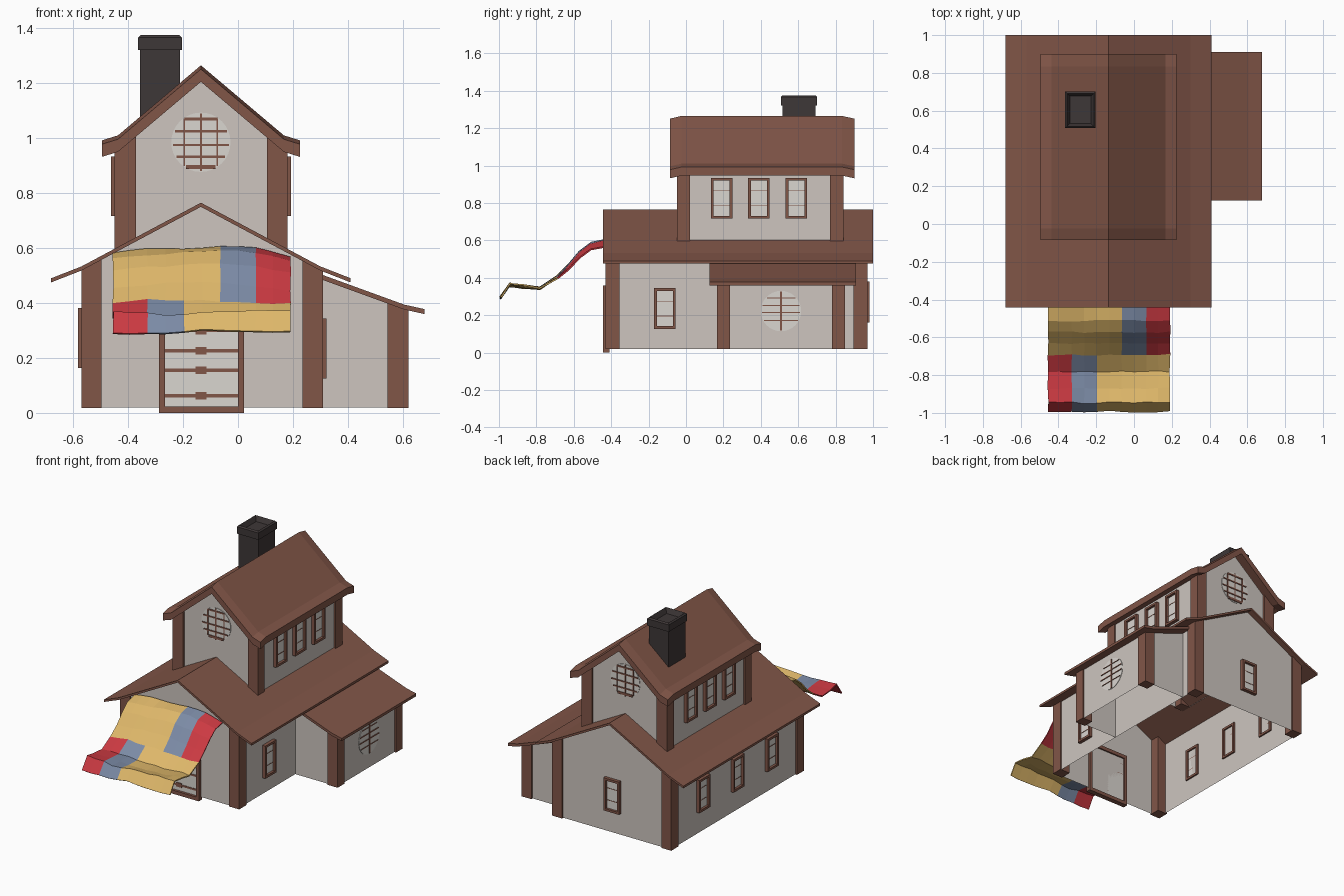
import bpy, bmesh, math, random
from mathutils import Matrix, Vector

if "Cube" in bpy.data.objects:
    bpy.data.objects.remove(bpy.data.objects["Cube"])

random.seed(4)

def material(name, rgb):
    m = bpy.data.materials.new(name)
    m.diffuse_color = (*rgb, 1)
    m.use_nodes = True
    m.node_tree.nodes["Principled BSDF"].inputs["Base Color"].default_value = m.diffuse_color
    return m

BROWN = material("brown_wood", (0.22, 0.092, 0.064))
WALL = material("pale_plaster", (0.61, 0.56, 0.52))
PANE = material("light_pane", (0.70, 0.67, 0.63))
DARK = material("charcoal", (0.048, 0.038, 0.038))
YELLOW = material("yellow_cloth", (0.74, 0.48, 0.145))
BLUE = material("blue_cloth", (0.20, 0.258, 0.38))
RED = material("red_cloth", (0.60, 0.042, 0.054))
CX = -0.135  # ridge line of the house

def finish(name, bm, *mats, matrix=None):
    bmesh.ops.recalc_face_normals(bm, faces=bm.faces)
    me = bpy.data.meshes.new(name)
    bm.to_mesh(me)
    bm.free()
    for m in mats:
        me.materials.append(m)
    ob = bpy.data.objects.new(name, me)
    if matrix:
        ob.matrix_world = matrix
    bpy.context.collection.objects.link(ob)
    return ob

def boxes(name, items, mat, matrix=None):
    """Boxes given as (x0, x1, y0, y1, z0, z1), joined in one object."""
    bm = bmesh.new()
    for x0, x1, y0, y1, z0, z1 in items:
        m = Matrix.Translation(((x0 + x1) / 2, (y0 + y1) / 2, (z0 + z1) / 2)) \
            @ Matrix.Diagonal((x1 - x0, y1 - y0, z1 - z0, 1))
        bmesh.ops.create_cube(bm, size=1, matrix=m)
    return finish(name, bm, mat, matrix=matrix)

def prism(name, profile, sections, mat, skip=()):
    """x-z profile run along y; sections are (y, z shift); skip leaves edges open."""
    bm = bmesh.new()
    rings = [[bm.verts.new((x, y, z + dz)) for x, z in profile] for y, dz in sections]
    n = len(profile)
    for a, b in zip(rings, rings[1:]):
        for i in range(n):
            if i not in skip:
                j = (i + 1) % n
                bm.faces.new((a[i], a[j], b[j], b[i]))
    bm.faces.new(rings[0])
    bm.faces.new(rings[-1])
    return finish(name, bm, mat)

def band(top, t):
    return top + [(x, z - t) for x, z in reversed(top)]

def mirror(half):
    """Half profile from left eave to ridge, mirrored over the ridge."""
    return half + [(2 * CX - x, z) for x, z in reversed(half[:-1])]

# walls: open below and above, so the roof undersides show
prism("main_walls", [(-0.56, 0.02), (0.30, 0.02), (0.30, 0.525), (CX, 0.755), (-0.56, 0.525)],
      [(-0.42, 0), (0.96, 0)], WALL, skip=(0, 2, 3))
prism("upper_walls", [(-0.44, 0.585), (0.17, 0.585), (0.17, 0.98), (CX, 1.235), (-0.44, 0.98)],
      [(-0.035, 0), (0.83, 0)], WALL, skip=(0, 2, 3))
prism("wing_walls", [(0.30, 0.02), (0.61, 0.02), (0.61, 0.382), (0.30, 0.49)],
      [(0.175, 0), (0.84, 0)], WALL, skip=(0, 2, 3))

# roofs
prism("main_roof", band(mirror([(-0.68, 0.49), (-0.57, 0.533), (CX, 0.765)]), 0.015),
      [(-0.443, 0), (1.0, 0)], BROWN)
prism("upper_roof", band(mirror([(-0.495, 0.992), (-0.437, 1.01), (CX, 1.265)]), 0.046),
      [(-0.085, -0.014), (-0.025, 0), (0.835, 0), (0.9, -0.014)], BROWN)
prism("wing_roof", band([(0.30, 0.505), (0.605, 0.394), (0.678, 0.378)], 0.018),
      [(0.125, 0), (0.91, 0)], BROWN)

# corner posts, with sloped tops that follow the roofs
def posts(name, x_out, x_in, z0, z_out, z_in, spans):
    for i, (y0, y1) in enumerate(spans):
        prism(f"{name}_{i + 1}", [(x_out, z0), (x_in, z0), (x_in, z_in), (x_out, z_out)],
              [(y0, 0), (y1, 0)], BROWN)

main_y = [(-0.43, -0.355), (0.895, 0.97)]
upper_y = [(-0.047, 0.022), (0.77, 0.842)]
posts("main_post_left", -0.57, -0.497, 0.018, 0.525, 0.562, main_y)
posts("main_post_right", 0.31, 0.235, 0.018, 0.52, 0.558, main_y)
posts("upper_post_left", -0.45, -0.372, 0.585, 0.96, 1.03, upper_y)
posts("upper_post_right", 0.18, 0.105, 0.585, 0.96, 1.03, upper_y)
posts("wing_post", 0.62, 0.545, 0.018, 0.38, 0.405, [(0.165, 0.235), (0.78, 0.85)])

# windows: built facing -y, turned to the wall they sit on
def place(x, y, z, deg):
    return Matrix.Translation((x, y, z)) @ Matrix.Rotation(math.radians(deg), 4, 'Z')

def window(name, x, y, z, deg, w=0.115, h=0.218, f=0.015):
    m = place(x, y, z, deg)
    a, b = w / 2, h / 2
    boxes(name + "_frame", [(-a, -a + f, -0.022, 0.01, -b, b), (a - f, a, -0.022, 0.01, -b, b),
                            (-a, a, -0.022, 0.01, b - f, b), (-a, a, -0.022, 0.01, -b, -b + f)], BROWN, m)
    boxes(name + "_pane", [(-a + f, a - f, -0.006, 0, -b + f, b - f)], PANE, m)
    boxes(name + "_bars", [(-a + f, a - f, -0.008, 0, s - 0.002, s + 0.002) for s in (-0.04, 0.04)],
          BROWN, m)

for i in range(3):
    y = 0.19 + 0.2 * i
    window(f"upper_right_window_{i + 1}", 0.17, y, 0.825, 90)
    window(f"upper_left_window_{i + 1}", -0.44, y, 0.825, -90)
    window(f"main_left_window_{i + 1}", -0.56, -0.09 + 0.36 * i, 0.272, -90)
window("main_right_window", 0.30, -0.113, 0.235, 90)
window("back_window", CX, 0.96, 0.27, 180)

def round_window(name, x, y, z, deg, cols, rows, r=0.108):
    m = place(x, y, z, deg)
    bm = bmesh.new()
    bmesh.ops.create_cone(bm, cap_ends=True, segments=32, radius1=r, radius2=r, depth=0.006,
                          matrix=Matrix.Rotation(math.pi / 2, 4, 'X'))
    finish(name + "_pane", bm, PANE, matrix=m)
    bars = []
    for d, t in cols:
        k = math.sqrt(r * r - d * d) - 0.004
        bars.append((d - t, d + t, -0.007, 0, -k, k))
    for d, t in rows:
        k = math.sqrt(r * r - d * d) - 0.006
        bars.append((-k, k, -0.0075, 0, d - t, d + t))
    boxes(name + "_bars", bars, BROWN, m)

cols = [(-0.06, 0.003), (0, 0.004), (0.06, 0.003)]
rows = [(-0.09, 0.008), (-0.053, 0.004), (-0.01, 0.004), (0.04, 0.004), (0.085, 0.005)]
round_window("front_round_window", CX, -0.035, 0.985, 0, cols, rows)
round_window("back_round_window", CX, 0.83, 0.985, 180, cols, rows)
round_window("wing_round_window", 0.61, 0.508, 0.222, 90, [(0, 0.005)],
             [(-0.05, 0.002), (-0.008, 0.003), (0.03, 0.003), (0.07, 0.002)])

# door
boxes("door_frame", [(-0.288, -0.265, -0.444, -0.41, 0, 0.36), (0, 0.022, -0.444, -0.41, 0, 0.36),
                     (-0.288, 0.022, -0.444, -0.41, 0, 0.024), (-0.288, 0.022, -0.444, -0.41, 0.336, 0.36)], BROWN)
boxes("door_panel", [(-0.266, 0.001, -0.427, -0.42, 0.02, 0.34)], PANE)
bars = []
for z in (0.062, 0.155, 0.226, 0.30):
    bars += [(-0.266, 0.001, -0.43, -0.42, z - 0.006, z + 0.006),
             (CX - 0.02, CX + 0.02, -0.431, -0.42, z - 0.014, z + 0.014)]
boxes("door_bars", bars, BROWN)

# chimney: shaft and hollow bevelled cap
boxes("chimney_shaft", [(-0.356, -0.211, 0.515, 0.692, 1.0, 1.34)], DARK)
bm = bmesh.new()
bmesh.ops.create_cube(bm, size=1, matrix=Matrix.Translation((-0.284, 0.604, 1.3475))
                      @ Matrix.Diagonal((0.16, 0.194, 0.055, 1)))
bmesh.ops.bevel(bm, geom=[e for e in bm.edges if all(v.co.z > 1.36 for v in e.verts)],
                offset=0.009, segments=1, affect='EDGES')
top = max(bm.faces, key=lambda f: f.calc_center_median().z)
bmesh.ops.inset_region(bm, faces=[top], thickness=0.022)
for v in top.verts:
    v.co.z -= 0.033
finish("chimney_cap", bm, DARK)

# patchwork cloth awning: sagging grid, coloured by patch
seams = [-0.455, -0.33, -0.195, -0.065, 0.065, 0.19]
xs = [x for a, b in zip(seams, seams[1:]) for x in (a, (a + b) / 2)] + [seams[-1]]
path = [(-0.435, 0.603), (-0.51, 0.583), (-0.57, 0.535), (-0.63, 0.465), (-0.69, 0.405),
        (-0.78, 0.345), (-0.87, 0.352), (-0.945, 0.362), (-0.99, 0.295)]
bm = bmesh.new()
grid = []
for r, (y, z) in enumerate(path):
    row = []
    for c, x in enumerate(xs):
        u = (x - CX) / 0.325
        sag = (0.045 if u > 0 else 0.028) * abs(u) ** 3 * max(0.0, 1 - r / 5)
        jitter = random.uniform(-0.007, 0.007)
        row.append(bm.verts.new((x + 0.3 * jitter, y + (jitter if r else 0) * 0.7,
                                 z - sag + 0.006 * math.sin(9 * x + r) + 0.6 * jitter)))
    grid.append(row)
for r in range(len(path) - 1):
    for c in range(len(xs) - 1):
        f = bm.faces.new((grid[r][c], grid[r + 1][c], grid[r + 1][c + 1], grid[r][c + 1]))
        patch = c // 2
        f.material_index = (0, 0, 0, 1, 2)[patch] if r < 4 else (2, 1, 0, 0, 0)[patch]
awning = finish("cloth_awning", bm, YELLOW, BLUE, RED)
solid = awning.modifiers.new("thickness", 'SOLIDIFY')
solid.thickness = 0.008
solid.offset = 0
